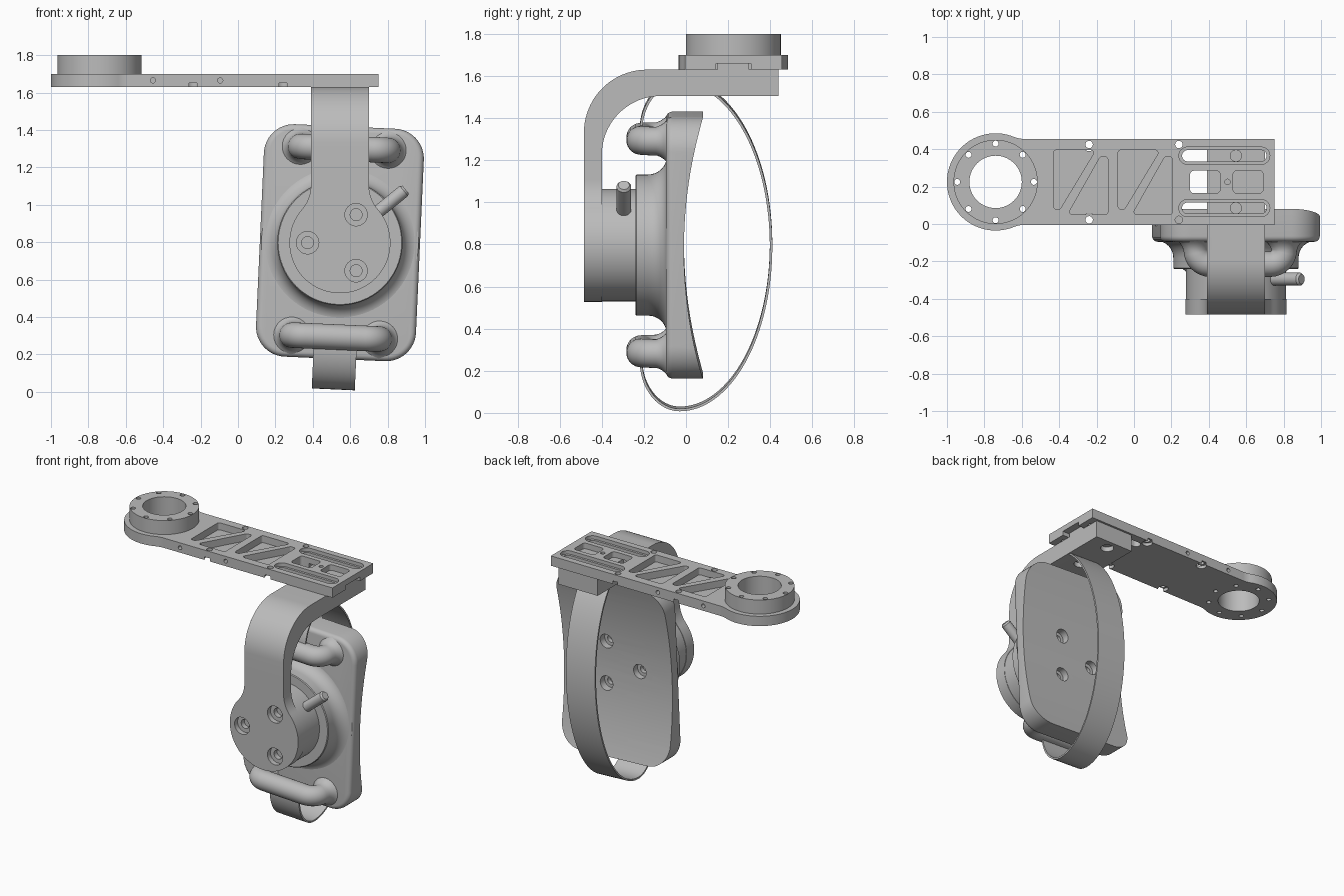
import bpy, bmesh, math
from mathutils import Vector, Matrix

cube = bpy.data.objects.get("Cube")
if cube:
    bpy.data.objects.remove(cube, do_unlink=True)

GREY = (0.5, 0.5, 0.5, 1)
grey = bpy.data.materials.new("plain grey")
grey.use_nodes = True
grey.diffuse_color = GREY
grey.node_tree.nodes["Principled BSDF"].inputs["Base Color"].default_value = GREY

parts, cutters = [], []
HUB = Vector((0.545, 0, 0.797))     # centre of the round joint
RING = Vector((-0.74, 0.225, 0))    # centre of the ring end
TILT = math.radians(2.6)


def loft(name, rings, store=parts):
    """Skin a list of closed rings and cap both ends."""
    bm = bmesh.new()
    loops = [[bm.verts.new(p) for p in ring] for ring in rings]
    for a, b in zip(loops, loops[1:]):
        for i in range(len(a)):
            j = (i + 1) % len(a)
            bm.faces.new((a[i], a[j], b[j], b[i]))
    bm.faces.new(loops[0][::-1])
    bm.faces.new(loops[-1])
    bmesh.ops.recalc_face_normals(bm, faces=bm.faces)
    mesh = bpy.data.meshes.new(name)
    bm.to_mesh(mesh)
    bm.free()
    mesh.materials.append(grey)
    obj = bpy.data.objects.new(name, mesh)
    bpy.context.collection.objects.link(obj)
    store.append(obj)
    return obj


def ring3d(outline, axis, t):
    order = {"X": lambda u, v: (t, u, v), "Y": lambda u, v: (u, t, v), "Z": lambda u, v: (u, v, t)}
    return [order[axis](u, v) for u, v in outline]


def prism(name, outline, axis, a, b, store=parts):
    return loft(name, [ring3d(outline, axis, t) for t in (a, b)], store)


def cutter(outline, axis, a, b):
    obj = prism("cutter", outline, axis, a, b, cutters)
    obj.hide_render = True
    return obj


def circle(u, v, r, n=64):
    return [(u + r * math.cos(math.tau * i / n), v + r * math.sin(math.tau * i / n)) for i in range(n)]


def rounded(corners, radii, n=8):
    """Polygon with filleted corners; a zero radius stays sharp."""
    pts = [Vector(c) for c in corners]
    if not isinstance(radii, (list, tuple)):
        radii = [radii] * len(pts)
    out = []
    for i, (p, r) in enumerate(zip(pts, radii)):
        if r == 0:
            out.append(tuple(p))
            continue
        a = (pts[i - 1] - p).normalized()
        b = (pts[(i + 1) % len(pts)] - p).normalized()
        half = a.angle(b) / 2
        c = p + (a + b).normalized() * (r / math.sin(half))
        v0, v1 = p + a * (r / math.tan(half)) - c, p + b * (r / math.tan(half)) - c
        start = math.atan2(v0.y, v0.x)
        sweep = (math.atan2(v1.y, v1.x) - start + math.pi) % math.tau - math.pi
        for k in range(n + 1):
            ang = start + sweep * k / n
            out.append((c.x + r * math.cos(ang), c.y + r * math.sin(ang)))
    return out


def rect(u, v, hu, hv, r, n=8):
    return rounded([(u - hu, v - hv), (u + hu, v - hv), (u + hu, v + hv), (u - hu, v + hv)], r, n)


def paddle(R, w, length, rf):
    """Round end of radius R blending into a bar of half width w."""
    dx = math.sqrt((R + rf) ** 2 - (w + rf) ** 2)
    A = math.atan2(w + rf, dx)
    top = [(length, w)]
    for k in range(13):
        ang = 1.5 * math.pi + (A - math.pi / 2) * k / 12
        top.append((dx + rf * math.cos(ang), w + rf + rf * math.sin(ang)))
    arc = [A + (math.tau - 2 * A) * k / 64 for k in range(1, 64)]
    return top + [(R * math.cos(a), R * math.sin(a)) for a in arc] + [(l, -s) for l, s in reversed(top)]


def tube(name, path, radii, ref, n=32):
    """Round bar along a planar path; ref is the plane's normal."""
    pts, ref = [Vector(p) for p in path], Vector(ref)
    rings = []
    for i, (p, r) in enumerate(zip(pts, radii)):
        t = (pts[min(i + 1, len(pts) - 1)] - pts[max(i - 1, 0)]).normalized()
        side = t.cross(ref).normalized()
        rings.append([p + side * u + ref * v for u, v in circle(0, 0, r, n)])
    return loft(name, rings)


def cut(obj, tools):
    for tool in tools:
        mod = obj.modifiers.new("cut", "BOOLEAN")
        mod.operation, mod.solver, mod.object = "DIFFERENCE", "EXACT", tool
    dg = bpy.context.evaluated_depsgraph_get()
    mesh = bpy.data.meshes.new_from_object(obj.evaluated_get(dg))
    obj.modifiers.clear()
    obj.data = mesh


def tilt(obj):
    obj.location = HUB
    obj.rotation_euler.y = TILT


# Top arm with its ring end
outline = [(RING.x + l, RING.y + s) for l, s in paddle(0.26, 0.23, 1.49, 0.15)]
arm = prism("top_arm", outline, "Z", 1.63, 1.70)
boss = prism("ring_boss", circle(RING.x, RING.y, 0.225, 96), "Z", 1.70, 1.80)
ring_cuts = [cutter(circle(RING.x, RING.y, 0.14, 96), "Z", 1.5, 1.9)]
for k in range(8):
    a = k * math.pi / 4
    ring_cuts.append(cutter(circle(RING.x + 0.205 * math.cos(a), RING.y + 0.205 * math.sin(a), 0.016, 16),
                            "Z", 1.5, 1.9))
cut(boss, ring_cuts)

# Pockets, slots, windows and bolt holes in the arm
arm_cuts = list(ring_cuts)
for x in (-0.43, -0.085):
    upper = [(x, 0.395), (x, 0.08), (x + 0.035, 0.08), (x + 0.225, 0.395)]
    lower = [(x + 0.29, 0.05), (x + 0.29, 0.36), (x + 0.25, 0.36), (x + 0.075, 0.05)]
    arm_cuts += [cutter(rounded(q, 0.015), "Z", 1.65, 1.75) for q in (upper, lower)]
for y in (0.085, 0.365):
    arm_cuts.append(cutter(rect(0.483, y, 0.243, 0.046, 0.0455), "Z", 1.675, 1.75))
    arm_cuts.append(cutter(rect(0.483, y, 0.226, 0.03, 0.0297), "Z", 1.6, 1.72))
for x in (0.38, 0.61):
    arm_cuts.append(cutter(rect(x, 0.225, 0.08, 0.06, 0.02), "Z", 1.6, 1.75))
arm_cuts.append(cutter(circle(0.5, 0.225, 0.015, 16), "Z", 1.6, 1.75))
arm_cuts.append(cutter(rect(0.57, 0.225, 0.21, 0.083, 0), "Z", 1.6, 1.66))
for x in (-0.24, 0.24):
    for y in (0.022, 0.425):
        arm_cuts.append(cutter(circle(x, y, 0.02, 20), "Z", 1.6, 1.75))
        arm_cuts.append(cutter(circle(x, y, 0.035, 24), "Z", 1.6, 1.652))
for x in (-0.455, -0.095):
    for y in (0, 0.45):
        arm_cuts.append(cutter(circle(x, 1.665, 0.014, 16), "Y", y - 0.04, y + 0.04))
cut(arm, arm_cuts)

# Bracket: round face, bent bar and locating key
face = prism("bracket_face", [(HUB.x + s, HUB.z + l) for l, s in paddle(0.27, 0.155, 0.403, 0.2)],
             "Y", -0.485, -0.40)
bend = rounded([(-0.485, 1.2), (-0.485, 1.63), (0.44, 1.63), (0.44, 1.505), (-0.40, 1.505), (-0.40, 1.2)],
               [0, 0.30, 0, 0, 0.28, 0], 20)
bar = prism("bracket_bar", bend, "X", HUB.x - 0.155, HUB.x + 0.155)
prism("bracket_key", rect(HUB.x, 0.225, 0.155, 0.075, 0), "Z", 1.625, 1.658)
bar_cuts = []
for y in (0.085, 0.365):
    for r, a, b in ((0.03, 1.60, 1.66), (0.045, 1.48, 1.54), (0.025, 1.5, 1.57)):
        bar_cuts.append(cutter(circle(HUB.x, y, r, 32), "Z", a, b))
cut(bar, bar_cuts)

# Bolt recesses, front and back
bolts = [(HUB.x + 0.173 * math.cos(a), HUB.z + 0.173 * math.sin(a))
         for a in (math.pi, math.pi / 3, -math.pi / 3)]
face_cuts, back_cuts = [], []
for u, v in bolts:
    face_cuts += [cutter(circle(u, v, 0.06, 32), "Y", -0.6, -0.45),
                  cutter(circle(u, v, 0.032, 24), "Y", -0.5, -0.415)]
    back_cuts += [cutter(circle(u, v, 0.05, 32), "Y", -0.055, 0.2),
                  cutter(circle(u, v, 0.027, 24), "Y", -0.085, 0.1)]
cut(face, face_cuts)

# Drum and flared hub
prism("drum", circle(HUB.x, HUB.z, 0.267, 96), "Y", -0.40, -0.23)
flare = [(0.30, -0.24), (0.33, -0.24), (0.335, -0.235), (0.335, -0.18)]
flare += [(0.42 - 0.085 * math.cos(a), -0.18 + 0.088 * math.sin(a))
          for a in (math.pi / 2 * k / 8 for k in range(1, 9))]
loft("hub", [ring3d(circle(HUB.x, HUB.z, r, 96), "Y", y) for r, y in flare])

# Clamp lever
ray = Vector((math.cos(math.radians(39)), 0, math.sin(math.radians(39))))
base = HUB + Vector((0, -0.295, 0))
tube("clamp_lever", [base + ray * d for d in (0.2, 0.3, 0.44, 0.452)], [0.035, 0.035, 0.035, 0.026], (0, 1, 0))

# Pad plate with a soft front edge and a hollow back
steps = [(-0.095 + 0.03 * (1 - math.cos(a)), 0.03 * (1 - math.sin(a)))
         for a in (math.pi / 2 * k / 5 for k in range(6))] + [(0.15, 0)]
pad = loft("pad_plate", [ring3d(rect(0, 0, 0.428 - i, 0.622 - i, 0.16 - i, 12), "Y", y) for y, i in steps])
tilt(pad)
hollow = cutter(circle(2.17, 0, 2.18, 256), "X", -1, 1)
tilt(hollow)
cut(pad, [hollow] + back_cuts)

# Strap handles
half = [(0.235, -0.085, 0.11), (0.235, -0.1, 0.09), (0.235, -0.12, 0.076), (0.235, -0.14, 0.068)]
for k in range(1, 9):
    a = math.pi / 2 * k / 8
    half.append((0.16 + 0.075 * math.cos(a), -0.14 - 0.075 * math.sin(a), 0.068))
full = half + [(-x, y, r) for x, y, r in reversed(half)]
for name, z in (("upper_handle", 0.505), ("lower_handle", -0.505)):
    tilt(tube(name, [(x, y, z) for x, y, r in full], [r for x, y, r in full], (0, 0, 1)))


# Strap loop from handle to handle
def strap_path(o):
    hook = [(-0.03 - (0.19 - o) * math.cos(a), 0.545 + (0.24 - o) * math.sin(a))
            for a in (math.pi / 2 * k / 12 for k in range(12))]
    hook.insert(0, (-0.215 + o, 0.5))
    sweep = [(-0.03 + (0.44 - o) * math.cos(a), (0.785 - o) * math.sin(a))
             for a in (math.pi * (k / 64 - 0.5) for k in range(65))]
    return [(y, -z) for y, z in hook] + sweep + hook[::-1]


W = 0.115
strap = loft("strap", [[(-W, *p), (W, *p), (W, *q), (-W, *q)]
                       for p, q in zip(strap_path(0), strap_path(0.012))])
tilt(strap)

# Remove cutters and shade
for c in cutters:
    bpy.data.objects.remove(c, do_unlink=True)
bpy.ops.object.select_all(action="DESELECT")
for p in parts:
    p.select_set(True)
bpy.context.view_layer.objects.active = arm
bpy.ops.object.shade_smooth_by_angle(angle=math.radians(35))
